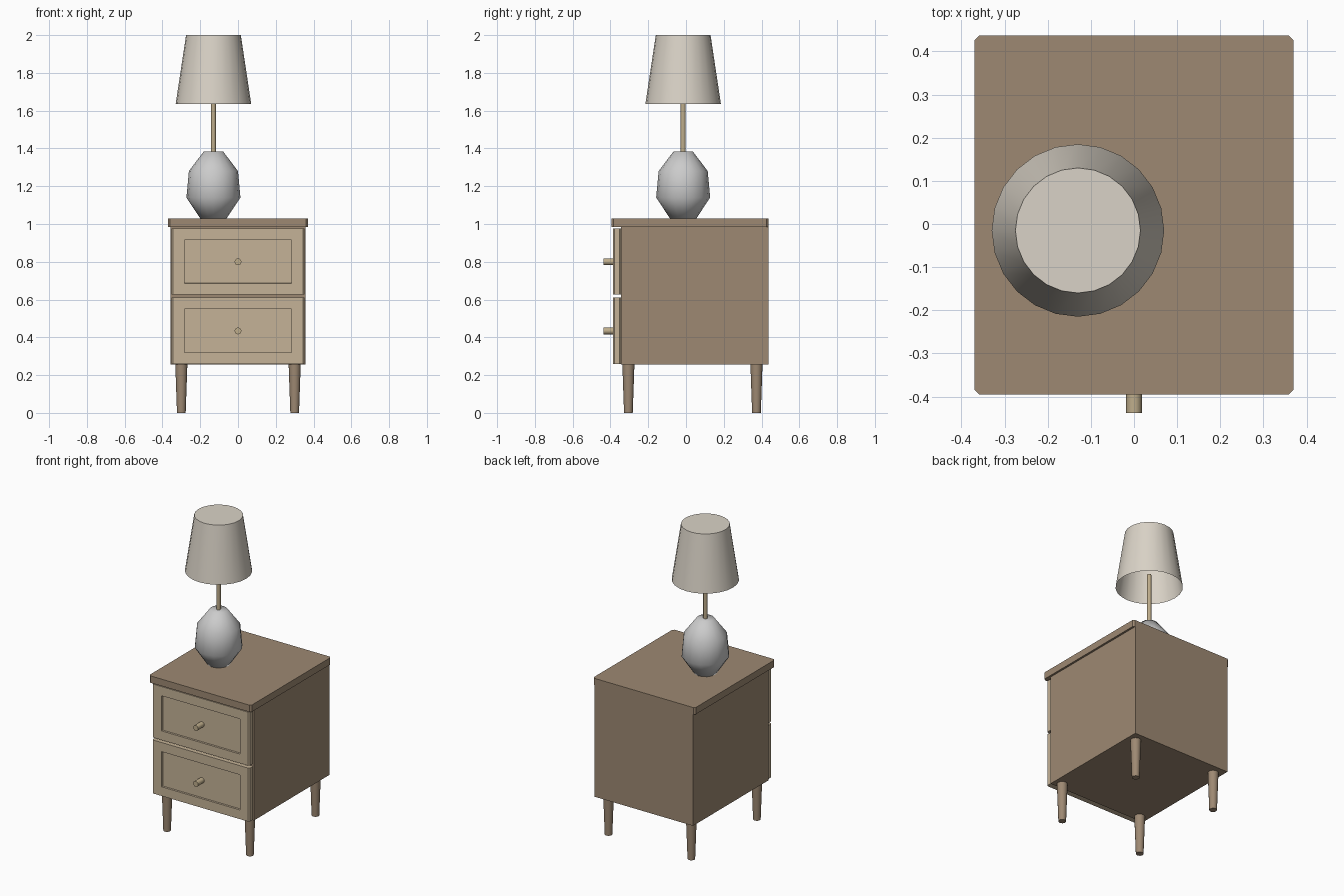
import bpy, bmesh, math
from mathutils import Matrix

if "Cube" in bpy.data.objects:
    bpy.data.objects.remove(bpy.data.objects["Cube"])


def material(name, rgb):
    m = bpy.data.materials.new(name)
    m.diffuse_color = (*rgb, 1)
    m.use_nodes = True
    m.node_tree.nodes["Principled BSDF"].inputs["Base Color"].default_value = m.diffuse_color
    return m


WOOD = material("wood", (0.34, 0.25, 0.17))
PALE = material("pale_wood", (0.56, 0.45, 0.31))
BRASS = material("brass", (0.52, 0.42, 0.26))
CERAMIC = material("ceramic", (0.85, 0.85, 0.85))
LINEN = material("linen", (0.70, 0.65, 0.57))


def finish(name, bm, mat, smooth=None):
    bmesh.ops.recalc_face_normals(bm, faces=bm.faces)
    me = bpy.data.meshes.new(name)
    bm.to_mesh(me)
    bm.free()
    me.materials.append(mat)
    ob = bpy.data.objects.new(name, me)
    bpy.context.collection.objects.link(ob)
    if smooth:
        bpy.ops.object.select_all(action='DESELECT')
        ob.select_set(True)
        bpy.context.view_layer.objects.active = ob
        bpy.ops.object.shade_smooth_by_angle(angle=math.radians(smooth))
    return ob


def box_mesh(x, y, z, chamfer=0):
    """Box from (min, max) ranges, with optional cut vertical corners."""
    bm = bmesh.new()
    bmesh.ops.create_cube(bm, size=1)
    for v in bm.verts:
        v.co = [r[0] if c < 0 else r[1] for c, r in zip(v.co, (x, y, z))]
    if chamfer:
        edges = [e for e in bm.edges
                 if abs(e.verts[0].co.z - e.verts[1].co.z) > 1e-4]
        bmesh.ops.bevel(bm, geom=edges, offset=chamfer, segments=1, affect='EDGES')
    return bm


def lathe(name, profile, centre, sides, mat, smooth=40, bottom=True, axis=None):
    """Stack of rings from (radius, height) points, capped at the ends."""
    bm = bmesh.new()
    rings = [[bm.verts.new((r * math.cos(2 * math.pi * i / sides),
                            r * math.sin(2 * math.pi * i / sides), h))
              for i in range(sides)] for r, h in profile]
    for a, b in zip(rings, rings[1:]):
        for i in range(sides):
            j = (i + 1) % sides
            bm.faces.new((a[i], a[j], b[j], b[i]))
    bm.faces.new(rings[-1])
    if bottom:
        bm.faces.new(rings[0])
    if axis:
        bm.transform(axis)
    bm.transform(Matrix.Translation(centre))
    return finish(name, bm, mat, smooth)


# Cabinet and table top, flush at the back
finish("cabinet_body", box_mesh((-0.357, 0.357), (-0.345, 0.437), (0.255, 0.985)), WOOD)
finish("table_top", box_mesh((-0.37, 0.37), (-0.395, 0.437), (0.985, 1.03), 0.011), WOOD)

# Drawer fronts with a sunken panel and a knob
TO_FRONT = Matrix.Rotation(math.radians(90), 4, 'X')
for label, z0 in (("lower", 0.26), ("upper", 0.626)):
    bm = box_mesh((-0.352, 0.352), (-0.386, -0.345), (z0, z0 + 0.35), 0.008)
    bm.normal_update()
    front = min(bm.faces, key=lambda f: f.calc_center_median().y)
    bmesh.ops.inset_region(bm, faces=[front], thickness=0.06, use_even_offset=True)
    bmesh.ops.inset_region(bm, faces=[front], thickness=0.001, depth=-0.012)
    finish(label + "_drawer_front", bm, PALE)
    lathe(label + "_knob", [(0.018, 0), (0.018, 0.068)],
          (0, -0.37, z0 + 0.174), 16, BRASS, axis=TO_FRONT)

# Tapered legs
for side, x in (("left", -0.30), ("right", 0.30)):
    for end, y in (("front", -0.305), ("back", 0.373)):
        lathe(f"{end}_{side}_leg", [(0.023, 0), (0.032, 0.256)], (x, y, 0), 16, WOOD)

# Lamp: faceted-profile base, stem, shade open underneath
LAMP = (-0.13, -0.015, 0)
lathe("lamp_base", [(0.07, 1.03), (0.143, 1.14), (0.13, 1.28), (0.052, 1.383)],
      LAMP, 16, CERAMIC, smooth=60)
lathe("lamp_stem", [(0.013, 1.37), (0.013, 1.72)], LAMP, 12, BRASS)
lathe("lamp_shade", [(0.2, 1.635), (0.145, 2.0)], LAMP, 24, LINEN, bottom=False)
